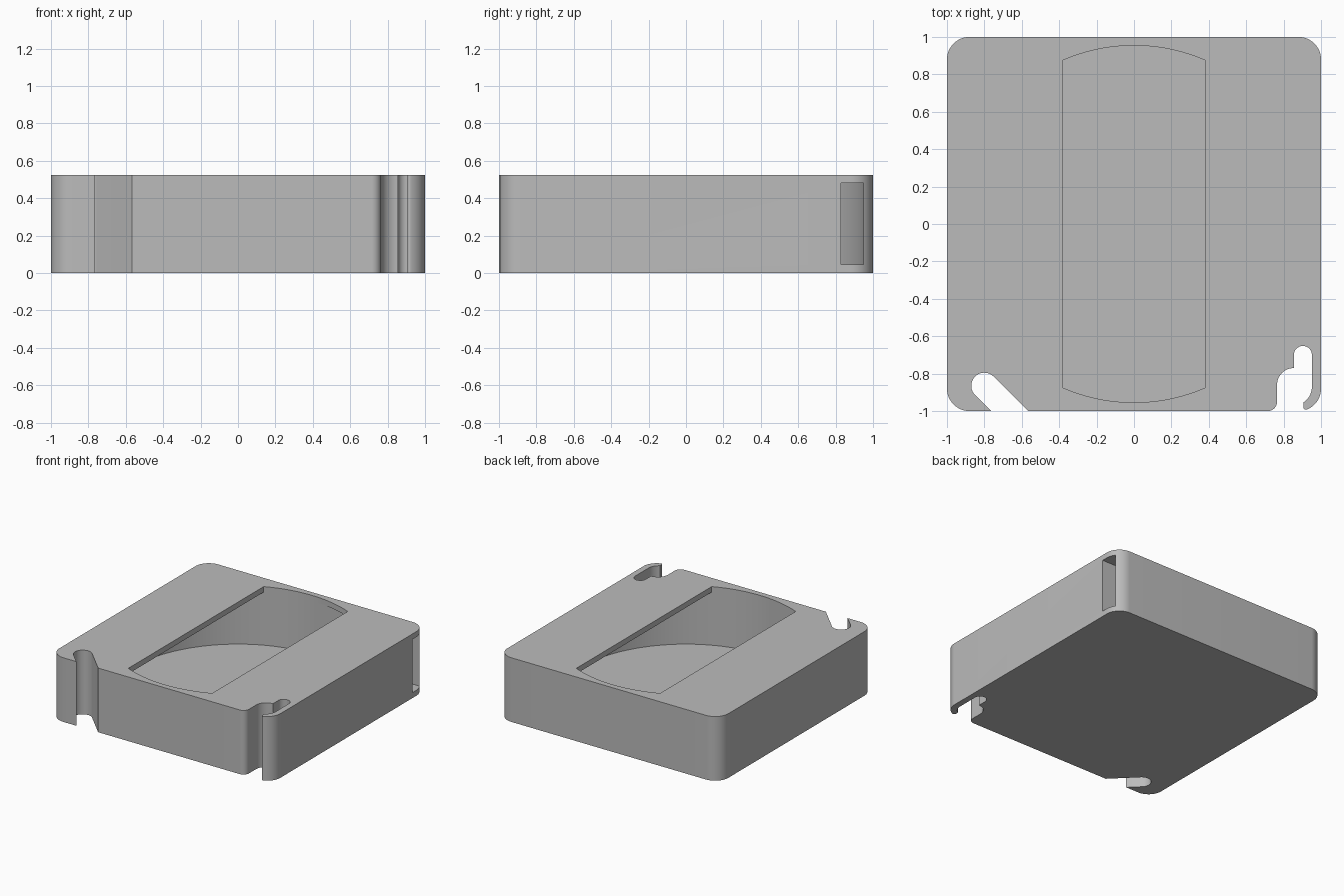
import bpy, bmesh, math

if "Cube" in bpy.data.objects:
    bpy.data.objects.remove(bpy.data.objects["Cube"], do_unlink=True)

HEIGHT, FLOOR, CEILING = 0.525, 0.045, 0.48
CAVITY_R, CORNER_R, WINDOW_X = 0.955, 0.12, 0.38
SLOT_Y0, SLOT_Y1 = 0.83, 0.95


def arc(cx, cy, r, a0, a1, n=16):
    """Points on an arc from angle a0 to a1 in degrees."""
    angles = [math.radians(a0 + (a1 - a0) * i / n) for i in range(n + 1)]
    return [(cx + r * math.cos(a), cy + r * math.sin(a)) for a in angles]


def prism(name, outline, z0, z1):
    """Extrude a closed counterclockwise outline from z0 to z1."""
    bm = bmesh.new()
    face = bm.faces.new([bm.verts.new((x, y, z0)) for x, y in outline])
    top = bmesh.ops.extrude_face_region(bm, geom=[face], use_keep_orig=True)["geom"]
    for v in top:
        if isinstance(v, bmesh.types.BMVert):
            v.co.z = z1
    bmesh.ops.recalc_face_normals(bm, faces=bm.faces[:])
    mesh = bpy.data.meshes.new(name)
    bm.to_mesh(mesh)
    bm.free()
    obj = bpy.data.objects.new(name, mesh)
    bpy.context.collection.objects.link(obj)
    return obj


def cut(target, cutter):
    """Subtract the cutter and remove it."""
    cutter.hide_render = True
    mod = target.modifiers.new("cut", "BOOLEAN")
    mod.operation = "DIFFERENCE"
    mod.solver = "EXACT"
    mod.object = cutter
    bpy.context.view_layer.objects.active = target
    bpy.ops.object.modifier_apply(modifier=mod.name)
    bpy.data.objects.remove(cutter, do_unlink=True)


c = 1 - CORNER_R
outline = []
# Front left corner and diagonal round-ended notch
outline += arc(-c, -c, CORNER_R, 180, 270)
outline += [(-0.764, -1)]
outline += arc(-0.80, -0.865, 0.07, 225, 45, 24)
outline += [(-0.566, -1)]
# Stepped notch behind the hook
outline += arc(0.715, -0.95, 0.05, 270, 360)
outline += arc(0.855, -0.86, 0.09, 180, 90)
outline += arc(0.903, -0.70, 0.048, 180, 0, 24)
outline += arc(0.851, -0.87, 0.10, 0, -57)
# Hook tip and front right corner
outline += arc(0.92, -0.978, 0.015, 180, 265, 6)
outline += arc(c, -c, CORNER_R, -70, 0)
# Back corners
outline += arc(c, c, CORNER_R, 0, 90)
outline += arc(-c, c, CORNER_R, 90, 180)
case = prism("case", outline, 0, HEIGHT)

# Round inner chamber with a straight exit slot through the left side wall
a0 = math.degrees(math.asin(SLOT_Y1 / CAVITY_R))
a1 = math.degrees(math.asin(SLOT_Y0 / CAVITY_R)) + 360
chamber = arc(0, 0, CAVITY_R, a0, a1, 128) + [(1.1, SLOT_Y0), (1.1, SLOT_Y1)]
cut(case, prism("chamber_cutter", chamber, FLOOR, CEILING))

# Window in the lid, with straight sides and curved ends
r = CAVITY_R - 0.001
a = math.degrees(math.acos(WINDOW_X / r))
window = arc(0, 0, r, a, 180 - a, 24) + arc(0, 0, r, 180 + a, 360 - a, 24)
cut(case, prism("window_cutter", window, 0.3, HEIGHT + 0.1))

# Plain grey finish
grey = bpy.data.materials.new("grey plastic")
grey.use_nodes = True
colour = (0.5, 0.5, 0.5, 1)
grey.diffuse_color = colour
grey.node_tree.nodes["Principled BSDF"].inputs["Base Color"].default_value = colour
case.data.materials.clear()
case.data.materials.append(grey)
for poly in case.data.polygons:
    poly.material_index = 0

# Smooth curved walls, sharp edges
bpy.ops.object.select_all(action="DESELECT")
case.select_set(True)
bpy.context.view_layer.objects.active = case
bpy.ops.object.shade_smooth_by_angle(angle=math.radians(30))
